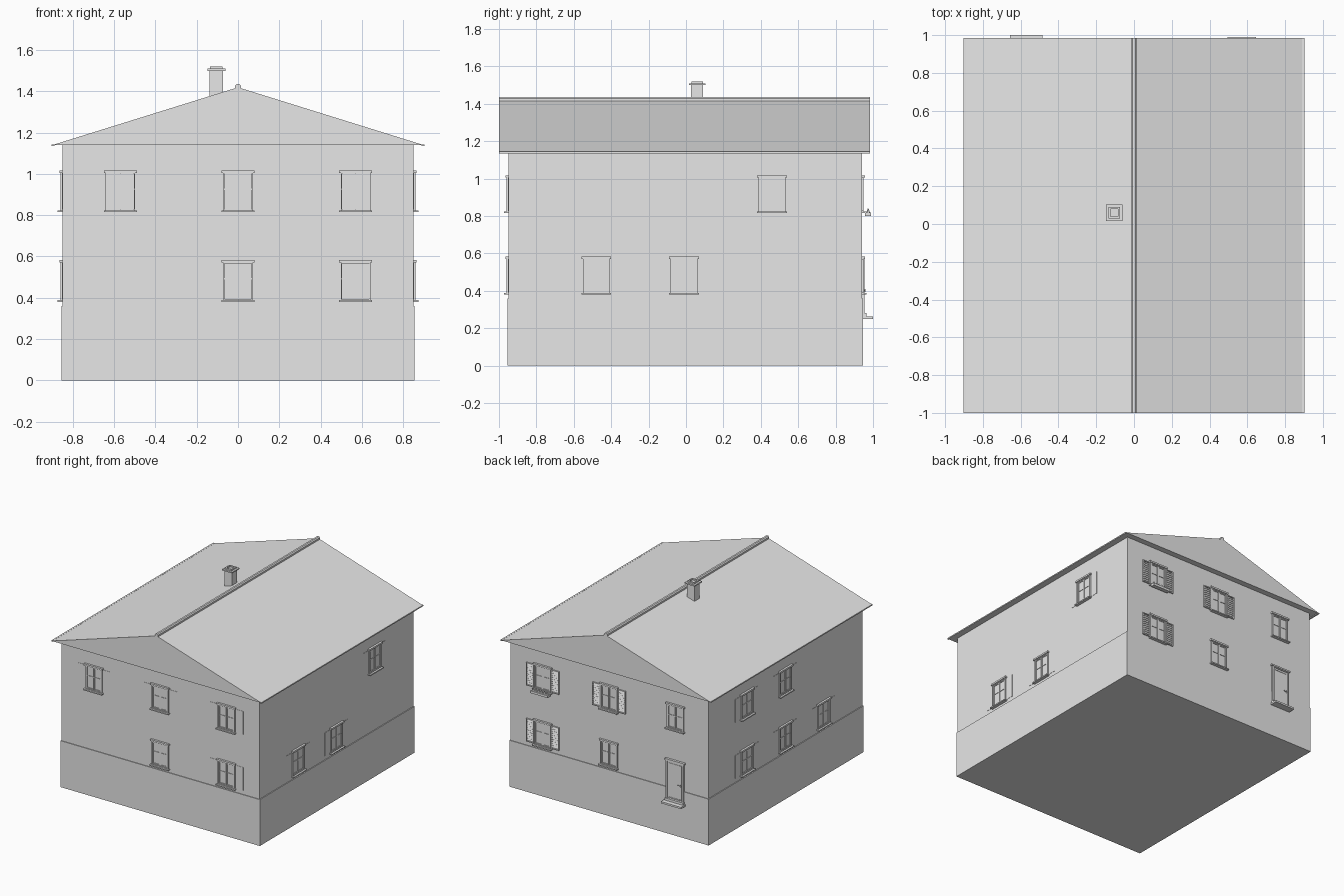
import bpy, bmesh
from math import radians
from mathutils import Matrix, Vector

cube = bpy.data.objects.get("Cube")
if cube:
    bpy.data.objects.remove(cube, do_unlink=True)

grey = bpy.data.materials.new("plain grey")
grey.use_nodes = True
grey.diffuse_color = (0.8, 0.8, 0.8, 1)
for node in grey.node_tree.nodes:
    if node.type == 'BSDF_PRINCIPLED':
        node.inputs["Base Color"].default_value = (0.8, 0.8, 0.8, 1)
        node.inputs["Roughness"].default_value = 0.8


def box(bm, x, y, z, tilt=0):
    """Add a box given its (min, max) range on each axis."""
    size = Vector([r[1] - r[0] for r in (x, y, z)])
    mid = Vector([(r[1] + r[0]) / 2 for r in (x, y, z)])
    m = Matrix.Translation(mid) @ Matrix.Rotation(tilt, 4, 'X') @ Matrix.Diagonal((*size, 1))
    bmesh.ops.create_cube(bm, size=1, matrix=m)


def ring(bm, x, y, z, t):
    """Add a rectangular frame of bar width t."""
    box(bm, (x[0], x[0] + t), y, z)
    box(bm, (x[1] - t, x[1]), y, z)
    for low in (z[0], z[1] - t):
        box(bm, (x[0] + t, x[1] - t), y, (low, low + t))


def finish(bm, name, matrix=None):
    if matrix:
        bm.transform(matrix)
    bmesh.ops.recalc_face_normals(bm, faces=bm.faces)
    mesh = bpy.data.meshes.new(name)
    bm.to_mesh(mesh)
    bm.free()
    mesh.materials.append(grey)
    ob = bpy.data.objects.new(name, mesh)
    bpy.context.collection.objects.link(ob)
    return ob


def extrude_profile(name, points, y0, y1):
    bm = bmesh.new()
    face = bm.faces.new([bm.verts.new((x, y0, z)) for x, z in points])
    out = bmesh.ops.extrude_face_region(bm, geom=[face])["geom"]
    moved = [v for v in out if isinstance(v, bmesh.types.BMVert)]
    bmesh.ops.translate(bm, verts=moved, vec=(0, y1 - y0, 0))
    return finish(bm, name)


# Walls and plinth
for name, half, y0, y1, z0, z1 in (("plinth", 0.856, -0.955, 0.945, 0, 0.36),
                                   ("walls", 0.85, -0.95, 0.94, 0.36, 1.142)):
    bm = bmesh.new()
    box(bm, (-half, half), (y0, y1), (z0, z1))
    finish(bm, name)

# Solid gabled roof with eave strips and ridge cap
extrude_profile("roof", [(-0.9, 1.14), (0.9, 1.14), (0, 1.42)], -1, 0.985)
for side, sx in (("left", 1), ("right", -1)):
    bm = bmesh.new()
    box(bm, sorted((sx * 0.89, sx * 0.903)), (-1, 0.985), (1.135, 1.144))
    finish(bm, side + "_eave_strip")
extrude_profile("ridge_cap", [(-0.014, 1.412), (0.014, 1.412), (0.014, 1.428),
                              (0.007, 1.436), (-0.007, 1.436), (-0.014, 1.428)], -1, 0.985)

# Chimney with cap and open collar
bm = bmesh.new()
cx, cy = -0.105, 0.06


def span(c, h):
    return (c - h, c + h)


box(bm, span(cx, 0.032), span(cy, 0.032), (1.36, 1.5))
box(bm, span(cx, 0.044), span(cy, 0.044), (1.5, 1.51))
for s in (-1, 1):
    box(bm, span(cx + s * 0.025, 0.005), span(cy, 0.03), (1.51, 1.52))
    box(bm, span(cx, 0.02), span(cy + s * 0.025, 0.005), (1.51, 1.52))
finish(bm, "chimney")

# Local frame of each wall: x to the viewer's right, y outward, z up
WALLS = {
    "front": Matrix.Translation((0, -0.95, 0)) @ Matrix.Scale(-1, 4, (0, 1, 0)),
    "back": Matrix.Translation((0, 0.94, 0)) @ Matrix.Scale(-1, 4, (1, 0, 0)),
    "left": Matrix.Translation((0.85, 0, 0)) @ Matrix(((0, 1, 0, 0), (1, 0, 0, 0), (0, 0, 1, 0), (0, 0, 0, 1))),
    "right": Matrix.Translation((-0.85, 0, 0)) @ Matrix(((0, -1, 0, 0), (-1, 0, 0, 0), (0, 0, 1, 0), (0, 0, 0, 1))),
}
UPPER, LOWER = 0.815, 0.38


def window(wall, u, z, label):
    m = WALLS[wall] @ Matrix.Translation((u, 0, z))
    bm = bmesh.new()
    box(bm, span(0, 0.07), (-0.01, 0.002), (0.008, 0.19))          # pane
    ring(bm, (-0.072, 0.072), (0, 0.01), (0.008, 0.192), 0.007)    # casing
    for s in (-1, 1):                                              # casements
        ring(bm, span(s * 0.0325, 0.0315), (0, 0.007), (0.016, 0.184), 0.006)
    box(bm, span(0, 0.065), (0, 0.006), (0.108, 0.115))            # transom
    box(bm, span(0, 0.08), (0, 0.016), (0.19, 0.203))              # lintel
    box(bm, span(0, 0.08), (0, 0.024), (0, 0.009))                 # sill
    finish(bm, label + "_window", m)


def shutters(wall, u, z, label, louvred):
    m = WALLS[wall] @ Matrix.Translation((u, 0, z))
    bm = bmesh.new()
    for s in (-1, 1):
        x = span(s * 0.108, 0.033)
        if louvred:
            ring(bm, x, (0, 0.009), (0.012, 0.19), 0.007)
            for i in range(10):
                low = 0.023 + i * 0.016
                box(bm, span(s * 0.108, 0.027), (0.002, 0.005), (low, low + 0.013), radians(20))
        else:
            box(bm, x, (-0.003, 0.002), (0.012, 0.19))
    finish(bm, label + "_shutters", m)


# Windows: wall, position along wall, sill height, shutter kind
C = 0.57
S = 0.47
layout = [("front", u, UPPER, "flat") for u in (-C, 0, C)]
layout += [("front", 0, LOWER, None), ("front", C, LOWER, "flat")]
layout += [("back", -C, UPPER, "louvred"), ("back", -C, LOWER, "louvred"),
           ("back", 0, UPPER, "louvred"), ("back", 0, LOWER, None), ("back", C, UPPER, None)]
layout += [("left", S - 0.01, UPPER, "flat"), ("left", -S - 0.01, LOWER, "flat"),
           ("left", -0.01, LOWER, "flat")]
layout += [("right", -S, UPPER, "flat"), ("right", 0, UPPER, "flat")]
layout += [("right", u, LOWER, "flat") for u in (-S, 0, S)]
for i, (wall, u, z, kind) in enumerate(layout):
    label = f"{wall}_{'upper' if z == UPPER else 'lower'}_{i + 1}"
    window(wall, u, z, label)
    if kind:
        shutters(wall, u, z, label, kind == "louvred")

# Flower box with small plants under one back window
m = WALLS["back"] @ Matrix.Translation((-C, 0, 0.8))
bm = bmesh.new()
box(bm, span(0, 0.075), (0.018, 0.05), (0, 0.018))
for i in range(6):
    place = Matrix.Translation(((i - 2.5) * 0.024, 0.034, 0.028))
    bmesh.ops.create_cone(bm, cap_ends=True, segments=6, radius1=0.011, radius2=0.002,
                          depth=0.024, matrix=place)
finish(bm, "flower_box", m)

# Door with frame, panel, handle and step
m = WALLS["back"] @ Matrix.Translation((C, 0, 0.25))
bm = bmesh.new()
box(bm, span(0, 0.07), (-0.01, 0.008), (0.015, 0.32))
ring(bm, span(0, 0.076), (0, 0.014), (0.015, 0.325), 0.01)
ring(bm, span(0, 0.058), (0.008, 0.011), (0.035, 0.305), 0.006)
box(bm, span(0, 0.085), (0, 0.018), (0.322, 0.334))
finish(bm, "door", m)
bm = bmesh.new()
box(bm, (0.028, 0.058), (0.015, 0.019), (0.15, 0.155))
box(bm, (0.052, 0.058), (0.008, 0.019), (0.145, 0.16))
finish(bm, "door_handle", m)
bm = bmesh.new()
box(bm, span(0, 0.086), (0, 0.06), (0, 0.014))
box(bm, span(0, 0.078), (0, 0.025), (0.014, 0.032))
finish(bm, "door_step", m)
